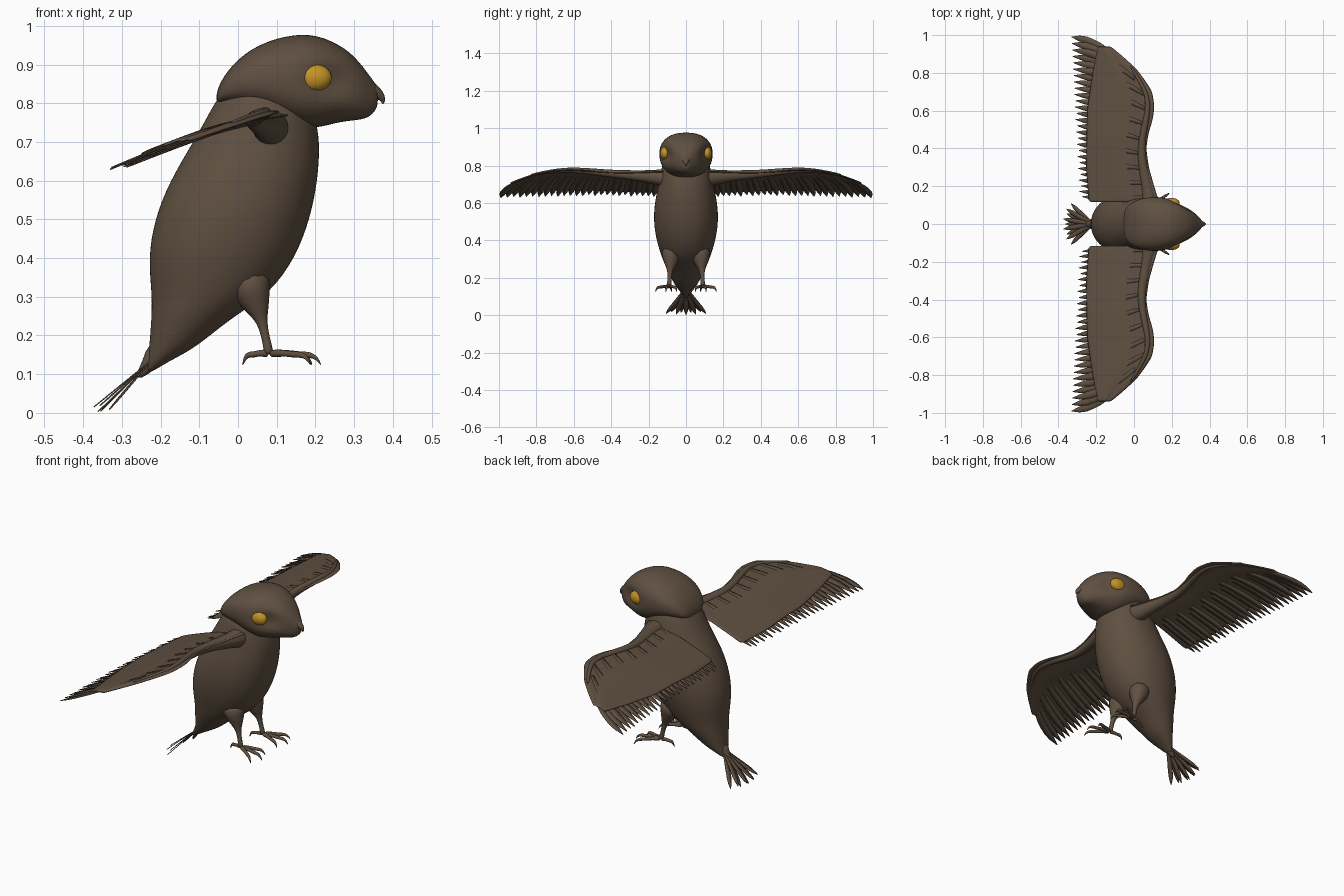
import bpy, bmesh
from math import sin, cos, pi, exp, copysign
from mathutils import Vector

cube = bpy.data.objects.get("Cube")
if cube:
    bpy.data.objects.remove(cube, do_unlink=True)


def material(name, rgb, rough):
    m = bpy.data.materials.new(name)
    m.use_nodes = True
    m.diffuse_color = (*rgb, 1)
    b = m.node_tree.nodes["Principled BSDF"]
    b.inputs["Base Color"].default_value = (*rgb, 1)
    b.inputs["Roughness"].default_value = rough
    return m


BROWN = material("brown plumage", (0.115, 0.08, 0.053), 0.8)
AMBER = material("amber eye", (0.55, 0.30, 0.02), 0.4)


def finish(name, bm, mat, mirror=False, subsurf=0, thick=0):
    """Turn a bmesh into a smooth object with its modifiers."""
    bmesh.ops.recalc_face_normals(bm, faces=bm.faces)
    for f in bm.faces:
        f.smooth = True
    me = bpy.data.meshes.new(name)
    bm.to_mesh(me)
    bm.free()
    me.materials.append(mat)
    ob = bpy.data.objects.new(name, me)
    bpy.context.collection.objects.link(ob)
    if mirror:
        ob.modifiers.new("Mirror", "MIRROR").use_axis = (False, True, False)
        ob.modifiers["Mirror"].use_mirror_merge = False
    if thick:
        s = ob.modifiers.new("Solidify", "SOLIDIFY")
        s.thickness, s.offset = thick, 0
    if subsurf:
        s = ob.modifiers.new("Subsurf", "SUBSURF")
        s.levels = s.render_levels = subsurf
    return ob


def skin(bm, rows, closed=True):
    """Bridge rows of points; closed rows become a capped tube."""
    vs = [[bm.verts.new(p) for p in r] for r in rows]
    n = len(rows[0])
    for a, b in zip(vs, vs[1:]):
        for i in range(n if closed else n - 1):
            j = (i + 1) % n
            bm.faces.new((a[i], a[j], b[j], b[i]))
    if closed:
        bm.faces.new(vs[0])
        bm.faces.new(vs[-1])


def oval(n, e=2.0):
    """Unit superellipse."""
    f = lambda v: copysign(abs(v) ** (2 / e), v)
    return [(f(cos(2 * pi * i / n)), f(sin(2 * pi * i / n))) for i in range(n)]


def tube(bm, pts, n=10):
    """Tapering tube through (x, y, z, radius) points."""
    ps = [Vector(p[:3]) for p in pts]
    rows = []
    for i, p in enumerate(ps):
        d = (ps[min(i + 1, len(ps) - 1)] - ps[max(i - 1, 0)]).normalized()
        ref = Vector((0, 1, 0)) if abs(d.y) < 0.8 else Vector((0, 0, 1))
        u = d.cross(ref).normalized()
        v = d.cross(u)
        rows.append([p + (u * a + v * b) * pts[i][3] for a, b in oval(n)])
    skin(bm, rows)


# Body: horizontal slices (z, back x, front x, half width)
bm = bmesh.new()
slices = [(.105, -.24, -.222, .015), (.13, -.236, -.185, .035), (.165, -.23, -.115, .062),
          (.21, -.227, -.06, .085), (.255, -.224, .0, .108), (.31, -.224, .085, .13),
          (.4, -.234, .15, .16), (.5, -.218, .188, .175), (.6, -.178, .208, .17),
          (.7, -.117, .214, .147), (.77, -.078, .2, .137), (.83, -.045, .17, .12),
          (.88, .02, .12, .07)]
skin(bm, [[((a + b) / 2 + (b - a) / 2 * c, w * s, z) for c, s in oval(24, 2.1)]
          for z, a, b, w in slices])
finish("body", bm, BROWN, subsurf=2)

# Head: slices along x (x, bottom z, top z, half width)
bm = bmesh.new()
slices = [(-.056, .803, .825, .05), (-.045, .797, .857, .085), (-.015, .793, .9, .113),
          (.03, .787, .938, .134), (.08, .77, .962, .143), (.13, .748, .975, .144),
          (.175, .735, .979, .14), (.215, .738, .972, .128), (.25, .748, .957, .112),
          (.285, .754, .936, .09), (.315, .757, .905, .066), (.335, .762, .878, .045),
          (.352, .776, .855, .028), (.362, .795, .84, .015)]
rows = []
for x, lo, hi, w in slices:
    row = []
    for c, s in oval(28, 2.4):
        z = (lo + hi) / 2 + (hi - lo) / 2 * s
        # hollow sockets running from the eyes towards the beak
        dent = exp(-((x - .25) / .05) ** 2 - ((z - .86) / .035) ** 2)
        row.append((x, w * c * (1 - .24 * dent), z))
    rows.append(row)
skin(bm, rows)
finish("head", bm, BROWN, subsurf=2)

# Beak: hooked upper half and short lower half
bm = bmesh.new()
tube(bm, [(.32, 0, .835, .034), (.35, 0, .83, .024), (.368, 0, .82, .013),
          (.376, 0, .808, .007), (.374, 0, .797, .002)])
tube(bm, [(.3, 0, .782, .022), (.325, 0, .772, .013), (.343, 0, .769, .003)])
finish("beak", bm, BROWN, subsurf=1)


def ball(name, centre, size, mat):
    bm = bmesh.new()
    bmesh.ops.create_uvsphere(bm, u_segments=24, v_segments=14, radius=1)
    for v in bm.verts:
        v.co = Vector(a * b for a, b in zip(v.co, size)) + Vector(centre)
    return finish(name, bm, mat, mirror=True)


ball("eyes", (.197, .111, .866), (.045, .027, .035), AMBER)
ball("nostrils", (.338, .024, .832), (.007, .01, .006), BROWN)


def wing_z(x, y):
    """Height of the sloping wing surface."""
    return .76 + .33 * x - .15 * x * x - .022 * max(0, 1 - y / .45)


def blend(table, y):
    """Linear lookup in a short table of (y, value)."""
    for (a, p), (b, q) in zip(table, table[1:]):
        if y <= b:
            return p + (q - p) * max(0, (y - a) / (b - a))
    return table[-1][1]


LEAD = [(.1, .14), (.2, .108), (.3, .08), (.4, .066), (.48, .078), (.55, .1), (.62, .11),
        (.7, .098), (.76, .06), (.82, .015), (.88, -.05), (.94, -.125)]
TRAIL = [(.1, -.24), (.3, -.255), (.6, -.25), (.8, -.22), (.94, -.19)]

# Wing coverts: one smooth sheet from leading edge to feather bases
bm = bmesh.new()
rows = []
for i in range(36):
    y = .115 + i * (.94 - .115) / 35
    a, b = blend(LEAD, y), blend(TRAIL, y)
    row = []
    for j in range(11):
        x = a + (b - a) * j / 10
        # rounded lip along the front and a shallow valley behind it
        lip = -.016 * (1 - j / 10) ** 8 - .006 * exp(-((j - 3) / 1.2) ** 2)
        row.append((x, y, wing_z(x, y) + lip))
    rows.append(row)
skin(bm, rows, closed=False)
finish("wing_coverts", bm, BROWN, mirror=True, subsurf=1, thick=.009)


def feather(bm, root, ctrl, tip, width, side, lift=None):
    """Flat pointed blade along a bent path."""
    rows = []
    for k in range(9):
        t = k / 8
        p = root * (1 - t) ** 2 + ctrl * 2 * t * (1 - t) + tip * t * t
        w = width * (.45 + .55 * min(1, t * 2)) * max(.08, 1 - max(0, (t - .72) / .28) ** 2)
        pts = [p + side * w * s for s in (-1, 0, 1)]
        if lift is not None:
            for q in pts:
                q.z = wing_z(q.x, q.y) + lift
        rows.append(pts)
    skin(bm, rows, closed=False)


# Flight feathers, fanning outward towards the wing tip
bm = bmesh.new()
COUNT = 27
for i in range(COUNT):
    t = i / (COUNT - 1)
    ry = .14 + .68 * t
    ty = .145 + .845 * t ** 1.05
    tx = -.275 - .055 * t - .012 * (i % 2) * (1 - t)
    root = Vector((blend(LEAD, ry) - .05, ry, 0))
    tip = Vector((tx, ty, 0))
    ctrl = Vector(((root.x + tx) / 2, ty - .015, 0))
    feather(bm, root, ctrl, tip, .016 + .004 * t, Vector((.25 * t, 1, 0)).normalized(),
            -.002 - .002 * (i % 3))
finish("flight_feathers", bm, BROWN, mirror=True, thick=.003)

# Wing arm: thick at the shoulder, thinning along the leading edge
bm = bmesh.new()
tube(bm, [(.085, .07, .735, .06), (.085, .13, .735, .046), (.07, .2, .742, .034),
          (.048, .3, .75, .026), (.036, .4, .757, .021), (.052, .5, .768, .018),
          (.076, .6, .777, .015), (.072, .68, .775, .012), (.03, .76, .763, .01),
          (-.02, .84, .748, .006)], 14)
finish("wing_arms", bm, BROWN, mirror=True, subsurf=1)

# Tail: a narrow fan of feathers
bm = bmesh.new()
for i in range(-4, 5):
    a = i / 4
    layer = .012 * (i % 2)
    root = Vector((-.225, .012 * a, .135))
    tip = Vector((-.362 + .03 * a * a - layer, .107 * a, .003 + layer + .006 * a * a))
    ctrl = (root + tip) / 2 + Vector((0, -.012 * a, 0))
    feather(bm, root, ctrl, tip, .0125, Vector((.5 * a, 1, .35 * a)).normalized())
finish("tail_feathers", bm, BROWN, thick=.003)
bm = bmesh.new()
tube(bm, [(-.2, 0, .17, .04), (-.232, 0, .12, .019), (-.262, 0, .09, .008)])
finish("tail_base", bm, BROWN, subsurf=1)

# Legs: feathered thigh and slim shank
bm = bmesh.new()
tube(bm, [(.02, .075, .36, .07), (.04, .08, .3, .048), (.055, .084, .258, .026),
          (.062, .086, .235, .014), (.07, .088, .2, .011), (.077, .09, .17, .012),
          (.08, .09, .15, .014)])
finish("legs", bm, BROWN, mirror=True, subsurf=1)

# Feet: three toes forward and one back, each ending in a curved claw
bm = bmesh.new()
for dx, dy in ((.135, .018), (.108, .074), (.112, -.042), (-.068, -.012)):
    path = [(0, .152, .013), (.3, .156, .009), (.6, .15, .0085), (.78, .151, .009),
            (.92, .142, .005), (1, .122, .001)]
    tube(bm, [(.08 + dx * s, .09 + dy * s, z, r) for s, z, r in path], 8)
finish("feet", bm, BROWN, mirror=True, subsurf=1)
